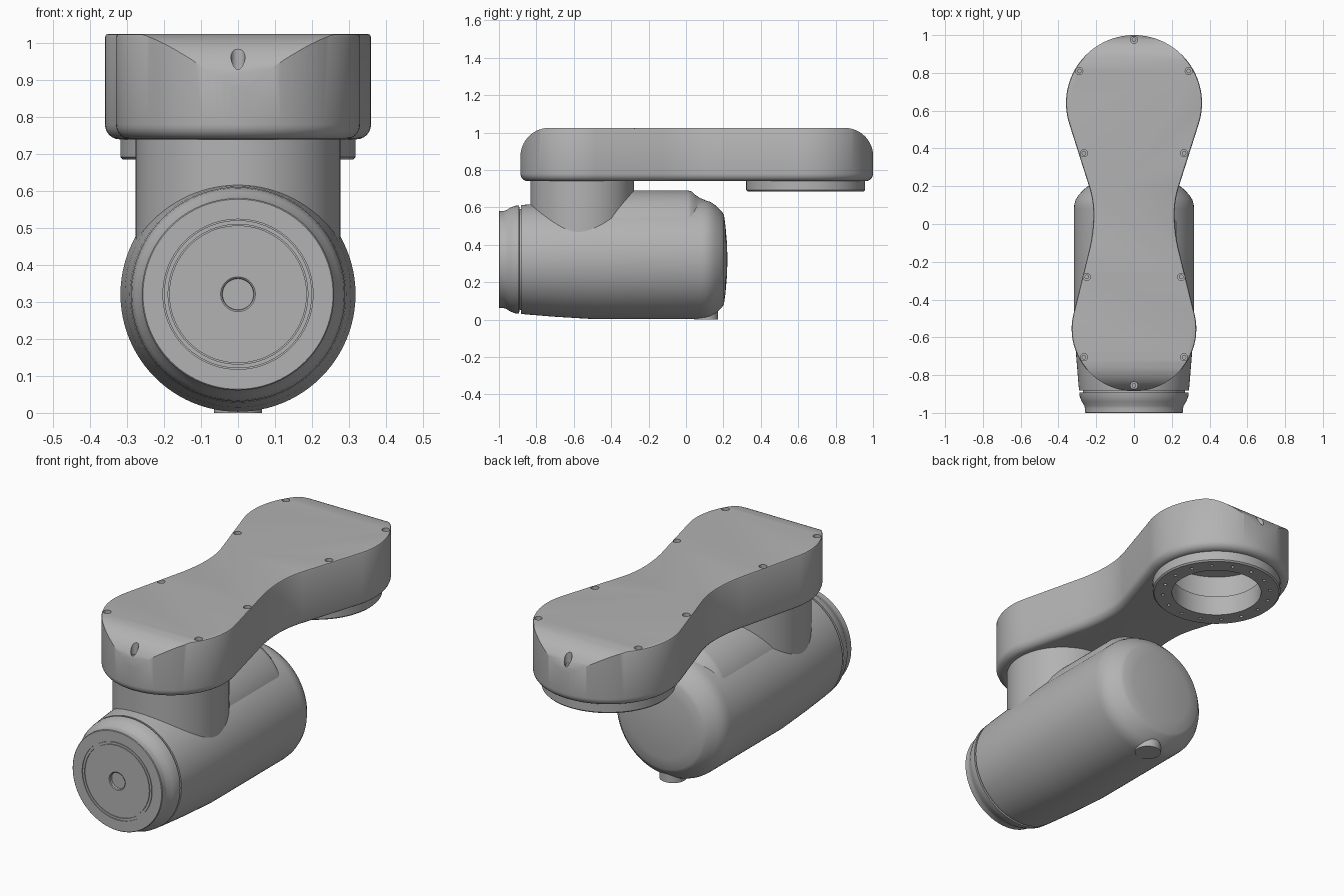
import bpy, bmesh, math
from math import sin, cos, pi, radians

if "Cube" in bpy.data.objects:
    bpy.data.objects.remove(bpy.data.objects["Cube"])

grey = bpy.data.materials.new("machined grey")
grey.use_nodes = True
grey.diffuse_color = (0.45, 0.45, 0.45, 1)
grey.node_tree.nodes["Principled BSDF"].inputs["Base Color"].default_value = grey.diffuse_color


def finish(bm, name):
    bmesh.ops.recalc_face_normals(bm, faces=bm.faces)
    mesh = bpy.data.meshes.new(name)
    bm.to_mesh(mesh)
    bm.free()
    mesh.materials.append(grey)
    obj = bpy.data.objects.new(name, mesh)
    bpy.context.collection.objects.link(obj)
    return obj


def loft(bm, rings, closed=False):
    """Skin equal-length rings; cap the ends unless the loft closes on itself."""
    rows = [[bm.verts.new(p) for p in ring] for ring in rings]
    pairs = list(zip(rows, rows[1:])) + ([(rows[-1], rows[0])] if closed else [])
    for a, b in pairs:
        for i in range(len(a)):
            j = (i + 1) % len(a)
            bm.faces.new((a[i], a[j], b[j], b[i]))
    if not closed:
        bm.faces.new(rows[0])
        bm.faces.new(rows[-1])


def circle(r, t, centre, axis, n):
    cx, cy = centre
    pts = [(cx + r * cos(2 * pi * i / n), cy + r * sin(2 * pi * i / n)) for i in range(n)]
    return [(u, t, v) if axis == "y" else (u, v, t) for u, v in pts]


def lathe(name, profile, centre, axis="z", n=96, closed=False):
    """Turn (radius, distance along axis) pairs around an axis."""
    bm = bmesh.new()
    loft(bm, [circle(r, t, centre, axis, n) for r, t in profile], closed)
    return finish(bm, name)


def drill_set(name, holes, n=20):
    """Many vertical pins in one mesh: (x, y, radius, bottom, top)."""
    bm = bmesh.new()
    for x, y, r, z0, z1 in holes:
        loft(bm, [circle(r, z, (x, y), "z", n) for z in (z0, z1)])
    return finish(bm, name)


def boolean(obj, cutter, operation):
    mod = obj.modifiers.new("cut", "BOOLEAN")
    mod.object, mod.operation, mod.solver = cutter, operation, "EXACT"
    cutter.hide_render = True
    bpy.context.view_layer.objects.active = obj
    bpy.ops.object.modifier_apply(modifier=mod.name)
    bpy.data.objects.remove(cutter)


def arc(cx, cy, r, a0, a1, n):
    return [(cx + r * cos(radians(a0 + (a1 - a0) * i / n)),
             cy + r * sin(radians(a0 + (a1 - a0) * i / n))) for i in range(n + 1)]


BACK, FRONT, TOP, UNDER = 0.64, -0.555, 1.025, 0.74

# Upper arm outline: two lobes joined by a waist, right half then mirrored
half = arc(0, FRONT, 0.33, -90, 13, 30)
half += arc(0.215 + 0.8, 0.05, 0.8, 193, 180, 8)
half += arc(0.215 + 0.5, 0.05, 0.5, 180, 163, 8)[1:]
half += arc(0, BACK, 0.36, -17, 90, 30)
outline = half + [(-x, y) for x, y in reversed(half[1:-1])]


def inset(d):
    out = []
    for i, (x, y) in enumerate(outline):
        (ax, ay), (bx, by) = outline[i - 1], outline[(i + 1) % len(outline)]
        length = math.hypot(bx - ax, by - ay)
        out.append((x - d * (by - ay) / length, y + d * (bx - ax) / length))
    return out


R = 0.04
levels = [(R * (1 - sin(a)), UNDER + R * (1 - cos(a))) for a in [pi / 12 * i for i in range(7)]]
levels += [(0, TOP - 0.008), (0.003, TOP - 0.002), (0.009, TOP)]
bm = bmesh.new()
loft(bm, [[(x, y, z) for x, y in inset(d)] for d, z in levels])
arm = finish(bm, "upper_arm")

# Round both ends of the arm over, seen from the side
side = [(1.01, 0.6)] + arc(0.848, 0.872, 0.153, 0, 90, 16)
side += arc(-0.732, 0.872, 0.153, 90, 180, 16) + [(-0.9, 0.6)]
bm = bmesh.new()
loft(bm, [[(x, y, z) for y, z in side] for x in (-0.6, 0.6)])
boolean(arm, finish(bm, "end_rounding"), "INTERSECT")

# Hollow behind the flange opening
boolean(arm, lathe("hollow", [(0.222, 0.7), (0.222, 0.79), (0.27, 0.79), (0.27, 0.93)],
                   (0, BACK)), "DIFFERENCE")

# Screw recesses and screw heads along the rim of the arm
spots = [(s * x, y, 0.98) for s in (-1, 1) for x, y in
         ((0.29, 0.81), (0.265, 0.375), (0.25, -0.28), (0.265, -0.705))]
spots += [(0, 0.975, 0.9), (0, -0.855, 0.9)]
boolean(arm, drill_set("recesses", [(x, y, 0.019, z, 1.1) for x, y, z in spots]), "DIFFERENCE")
screws = drill_set("screw_heads", [(x, y, 0.012, z - 0.01, z + 0.025) for x, y, z in spots])

# Output flange under the back lobe, with a circle of bolt holes
flange = lathe("output_flange", [(0.222, 0.76), (0.318, 0.76), (0.318, 0.692), (0.311, 0.685),
                                 (0.222, 0.685)], (0, BACK), closed=True)
bolts = [(0.268 * cos(2 * pi * i / 16), BACK + 0.268 * sin(2 * pi * i / 16), 0.009, 0.6, 0.71)
         for i in range(16)]
boolean(flange, drill_set("bolt_holes", bolts, 12), "DIFFERENCE")

# Upright neck between arm and lower housing
neck = lathe("neck", [(0.277, 0.4), (0.277, 0.745)], (0, FRONT))

# Lower motor housing lying along y
AXIS = (0, 0.321)
housing = lathe("motor_housing", [
    (0.27, -0.88), (0.29, -0.882), (0.293, -0.86), (0.306, -0.7), (0.318, -0.5), (0.318, 0.08),
    (0.316, 0.105), (0.308, 0.13), (0.292, 0.155), (0.27, 0.178), (0.252, 0.195), (0.238, 0.203),
    (0.18, 0.211), (0.1, 0.218), (0.03, 0.221)], AXIS, "y")

# Front cap with two fine grooves and a centre dimple
cap_profile = [(0.27, -0.87), (0.27, -0.891), (0.29, -0.892), (0.287, -0.915), (0.277, -0.94),
               (0.263, -0.962), (0.26, -0.975), (0.26, -0.997), (0.257, -1.0)]
for r in (0.203, 0.189):
    cap_profile += [(r, -1.0), (r, -0.995), (r - 0.003, -0.995), (r - 0.003, -1.0)]
cap_profile += [(0.047, -1.0), (0.043, -0.997), (0.042, -0.985)]
cap = lathe("front_cap", cap_profile, AXIS, "y")

# Raised fairing behind the neck and small foot under the housing
fairing = lathe("fairing", [(0.25, -0.5), (0.25, 0.01), (0.245, 0.03), (0.225, 0.052),
                            (0.21, 0.075), (0.2, 0.1), (0.15, 0.12)], (0, 0.44), "y")
foot = lathe("foot", [(0.065, 0.0), (0.065, 0.12)], (0, 0.107), n=40)

# Smooth round surfaces, keep machined edges crisp
for obj in (arm, screws, flange, neck, housing, cap, fairing, foot):
    bpy.ops.object.select_all(action="DESELECT")
    obj.select_set(True)
    bpy.context.view_layer.objects.active = obj
    bpy.ops.object.shade_smooth_by_angle(angle=radians(30))
